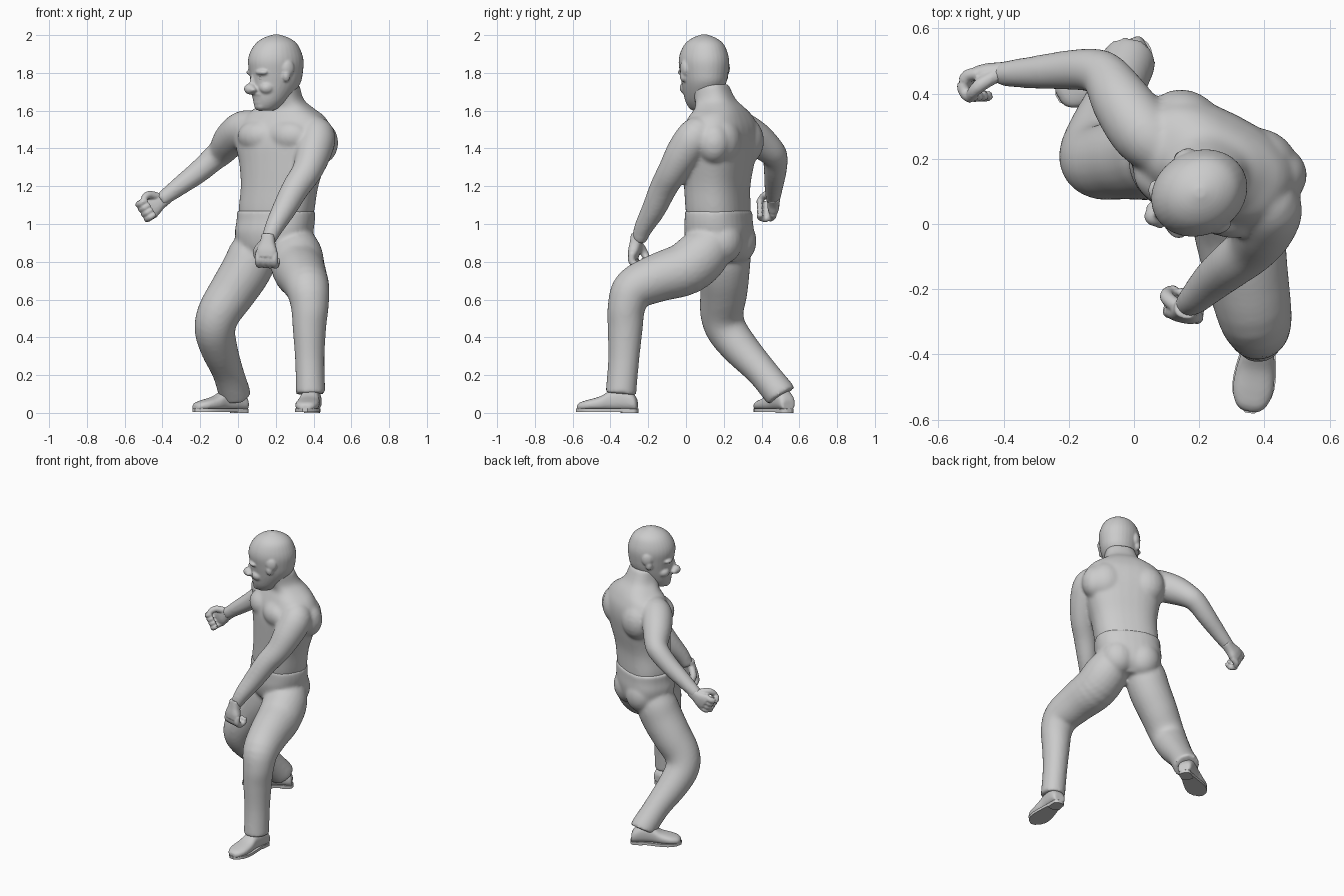
import bpy, bmesh, math
from mathutils import Vector as V, Matrix

if "Cube" in bpy.data.objects:
    bpy.data.objects.remove(bpy.data.objects["Cube"])

UP = V((0, 0, 1))


def catmull(rows, sub):
    """Smoothly interpolate rows of (x, y, z, a, b)."""
    out, n = [], len(rows)
    for i in range(n - 1):
        p0, p1, p2, p3 = (rows[min(max(i + k, 0), n - 1)] for k in (-1, 0, 1, 2))
        for s in range(sub):
            t = s / sub
            out.append([0.5 * (2 * q1 + (q2 - q0) * t + (2 * q0 - 5 * q1 + 4 * q2 - q3) * t * t
                               + (3 * q1 - q0 - 3 * q2 + q3) * t ** 3)
                        for q0, q1, q2, q3 in zip(p0, p1, p2, p3)])
    return out + [list(rows[-1])]


def loft(bm, rows, frame=None, n=2.0, sides=24, sub=4):
    """Skin elliptical rings along a path; frame fixes the ring axes."""
    rows = catmull([r if len(r) == 5 else (*r, r[3]) for r in rows], sub)
    rings = []
    for i, r in enumerate(rows):
        c = V(r[:3])
        if frame:
            u, v = frame
        else:
            t = (V(rows[min(i + 1, len(rows) - 1)][:3]) - V(rows[max(i - 1, 0)][:3])).normalized()
            u = t.cross(V((0.31, 0.83, 0.2))).normalized()
            v = t.cross(u)
        ring = []
        for k in range(sides):
            a = 2 * math.pi * k / sides
            x, y = math.cos(a), math.sin(a)
            x = math.copysign(abs(x) ** (2 / n), x)
            y = math.copysign(abs(y) ** (2 / n), y)
            ring.append(bm.verts.new(c + u * x * r[3] + v * y * r[4]))
        rings.append(ring)
    for p, q in zip(rings, rings[1:]):
        for k in range(sides):
            bm.faces.new((p[k], p[(k + 1) % sides], q[(k + 1) % sides], q[k]))
    bm.faces.new(rings[0][::-1])
    bm.faces.new(rings[-1])


def ball(bm, loc, size, axes):
    """Ellipsoid with its axes along the given vectors."""
    m = Matrix([axes[0], axes[1], axes[2]]).transposed().to_4x4()
    bmesh.ops.create_uvsphere(bm, u_segments=20, v_segments=12, radius=1,
                              matrix=Matrix.Translation(loc) @ m @ Matrix.Diagonal((*size, 1)))


def finish(name, bm, voxel=0, smooth=3):
    bmesh.ops.recalc_face_normals(bm, faces=bm.faces)
    me = bpy.data.meshes.new(name)
    bm.to_mesh(me)
    bm.free()
    ob = bpy.data.objects.new(name, me)
    bpy.context.collection.objects.link(ob)
    if voxel:
        m = ob.modifiers.new("blend", 'REMESH')
        m.mode, m.voxel_size, m.use_smooth_shade = 'VOXEL', voxel, True
        s = ob.modifiers.new("soften", 'SMOOTH')
        s.factor, s.iterations = 0.5, smooth
    else:
        bpy.context.view_layer.objects.active = ob
        ob.select_set(True)
        bpy.ops.object.shade_smooth_by_angle(angle=math.radians(40))
        ob.select_set(False)
    return ob


# Chest axes: left and front, turned towards -x
CL, CF = V((0.89, -0.456, 0)), V((-0.456, -0.89, 0))
CHEST = (CL, CF, UP)


def chest(l, f, z):
    return V((0.235, 0.175, z)) + CL * l + CF * f


# Torso with neck, pectorals, shoulder blades and bare arms
bm = bmesh.new()
loft(bm, [(.2, .175, 1.0, .19, .145), (.205, .17, 1.08, .203, .15), (.22, .165, 1.2, .208, .152),
          (.235, .17, 1.32, .232, .164), (.24, .178, 1.43, .262, .172), (.245, .183, 1.51, .255, .162),
          (.245, .185, 1.57, .22, .138), (.245, .18, 1.615, .155, .115), (.235, .155, 1.66, .11, .102),
          (.225, .125, 1.74, .095, .095)], (CL, CF), n=2.5, sides=32)
for s in (-1, 1):
    ball(bm, chest(.09 * s, .1, 1.465), (.12, .08, .085), CHEST)
    ball(bm, chest(.13 * s, -.08, 1.44), (.12, .105, .13), CHEST)
ball(bm, chest(.2, -.07, 1.43), (.085, .09, .11), CHEST)
loft(bm, [(.37, .1, 1.5, .08), (.415, .055, 1.465, .1), (.40, -.01, 1.38, .095), (.365, -.07, 1.28, .08),
          (.305, -.12, 1.19, .073), (.245, -.17, 1.08, .064), (.19, -.225, .98, .05),
          (.16, -.25, .91, .038)])
loft(bm, [(.1, .23, 1.51, .09), (.03, .28, 1.5, .1), (-.035, .37, 1.45, .093), (-.085, .45, 1.385, .075),
          (-.13, .472, 1.345, .067), (-.21, .472, 1.275, .06), (-.31, .465, 1.2, .05),
          (-.41, .46, 1.125, .038)])
finish("torso_and_arms", bm, .011, 8)

# Trousers: pelvis, buttocks, bent legs
bm = bmesh.new()
loft(bm, [(.18, .18, .8, .09, .09), (.185, .178, .86, .175, .145), (.19, .175, .95, .207, .165),
          (.2, .173, 1.02, .21, .16), (.2, .173, 1.072, .21, .157)], (CL, CF), n=2.4, sides=32)
for s in (-1, 1):
    ball(bm, chest(.08 * s - .035, -.05, .91), (.11, .1, .12), CHEST)
loft(bm, [(.295, .17, .94, .1), (.305, .1, .85, .138), (.32, 0, .765, .142), (.345, -.15, .715, .128),
          (.37, -.275, .655, .115), (.38, -.315, .56, .1, .1), (.378, -.322, .45, .088, .094),
          (.38, -.33, .28, .077, .083), (.385, -.345, .1, .077, .082)])
loft(bm, [(.11, .2, .95, .1), (.085, .21, .85, .13), (.04, .205, .75, .132), (-.03, .2, .64, .125),
          (-.1, .19, .53, .115), (-.122, .215, .44, .108), (-.1, .29, .34, .098),
          (-.055, .4, .22, .083), (-.02, .49, .11, .084), (-.015, .505, .09, .082)])
finish("trousers", bm, .011, 7)

# Head, looking further to the side than the chest
HF, HL = V((-.89, -.456, 0)), V((.456, -.89, 0))
HEAD = (HF, HL, UP)


def head(f, l, z):
    return V((.2, .095, z)) + HF * f + HL * l


bm = bmesh.new()
loft(bm, [(*head(f, 0, z), a, b) for z, f, a, b in
          ((1.6, .055, .035, .035), (1.615, .05, .062, .055), (1.65, .035, .09, .08), (1.7, .015, .118, .1),
           (1.75, 0, .137, .114), (1.8, -.002, .146, .123), (1.86, 0, .152, .129), (1.91, 0, .14, .12),
           (1.955, -.003, .112, .098), (1.985, -.003, .07, .06), (2.003, -.003, .015, .015))],
     (HF, HL), sides=32)
ball(bm, head(.15, 0, 1.715), (.036, .033, .03), HEAD)          # nose tip
ball(bm, head(.13, 0, 1.75), (.024, .017, .045), HEAD)          # nose bridge
ball(bm, head(.09, 0, 1.628), (.032, .045, .03), HEAD)          # chin
ball(bm, head(.108, 0, 1.688), (.026, .055, .014), HEAD)        # upper lip
ball(bm, head(.1, 0, 1.643), (.026, .045, .011), HEAD)          # lower lip
for s in (-1, 1):
    ball(bm, head(.108, .05 * s, 1.803), (.034, .05, .018), HEAD)  # brow
    ball(bm, head(.082, .058 * s, 1.72), (.042, .04, .035), HEAD)  # cheek
    ball(bm, head(.148, .03 * s, 1.71), (.018, .014, .014), HEAD)  # nostril
    # ear rim and lobe
    for f, z, a, h in ((-.012, 1.825, .034, .042), (.0, 1.785, .022, .032)):
        ball(bm, head(f, .124 * s, z), (a, .018, h), HEAD)
finish("head", bm, .0065, 4)

# Eyes and teeth
for s, side in ((-1, "right"), (1, "left")):
    bm = bmesh.new()
    ball(bm, head(.108, .045 * s, 1.773), (.02, .022, .016), HEAD)
    finish(side + "_eye", bm)
bm = bmesh.new()
for i in range(-3, 4):
    ball(bm, head(.115 - .0012 * i * i, .011 * i, 1.668), (.012, .006, .012), HEAD)
finish("teeth", bm)


def fist(name, wrist, d, across, curl):
    """Half-closed hand: palm, four curled fingers and a thumb."""
    w, d = V(wrist), V(d).normalized()
    ac, n = V(across), V(curl)
    ac = (ac - d * ac.dot(d)).normalized()
    n = (n - d * n.dot(d) - ac * n.dot(ac)).normalized()

    def at(a, b, c):
        return tuple(w + d * a + ac * b + n * c)
    bm = bmesh.new()
    loft(bm, [(*at(-.03, 0, 0), .034, .034), (*at(.02, 0, 0), .042, .032), (*at(.06, 0, 0), .056, .031),
              (*at(.095, 0, 0), .052, .024)], (ac, n), n=2.5)
    for i in range(4):
        o = -.044 + .029 * i
        loft(bm, [(*at(a, o, c), r) for a, c, r in
                  ((.07, 0, .019), (.11, .005, .02), (.128, .038, .019), (.11, .068, .018),
                   (.08, .066, .014))], sides=10)
    loft(bm, [(*at(.02, .03, .01), .022), (*at(.055, .06, .035), .022), (*at(.085, .058, .058), .019),
              (*at(.11, .04, .078), .013)], sides=10)
    finish(name, bm, .006, 2)


fist("left_hand", (.158, -.262, .915), (-.08, -.18, -.95), (-1, .2, 0), (0, 1, 0))
fist("right_hand", (-.395, .465, 1.13), (-.85, -.05, -.5), (-.3, 0, 1), (0, -1, 0))


def shoe(name, heel, toe):
    """Leather upper, thin sole and heel block along heel-toe."""
    h, t = V((*heel, 0)), V((*toe, 0))
    d = (t - h).normalized()
    s = UP.cross(d)
    L = (t - h).length
    bm = bmesh.new()
    loft(bm, [(*(h + d * L * k + UP * (.012 + z / 2)), a, z / 2) for k, a, z in
              ((.01, .034, .055), (.06, .046, .085), (.22, .05, .12), (.42, .05, .112), (.6, .06, .077),
               (.8, .062, .058), (.93, .046, .045), (.985, .024, .03))], (s, UP), n=2.5)
    finish(name + "_upper", bm, .007)
    for part, z0, z1, k0, k1 in (("sole", .006, .024, -.01, 1), ("heel", 0, .02, -.01, .28)):
        bm = bmesh.new()
        pts = []
        for side in (1, -1):
            for j in range(13):
                k = j / 12 if side > 0 else 1 - j / 12
                x = k0 + (k1 - k0) * k
                half = (.052 + .014 * math.sin(x * math.pi * 1.5 - 1.9)) * (1 - abs(2 * k - 1) ** 6 * .75)
                pts.append(h + d * L * x + s * half * side)
        f = bm.faces.new([bm.verts.new(p + UP * z0) for p in pts])
        ext = bmesh.ops.extrude_face_region(bm, geom=[f])
        bmesh.ops.translate(bm, vec=UP * (z1 - z0),
                            verts=[e for e in ext["geom"] if isinstance(e, bmesh.types.BMVert)])
        finish(name + "_" + part, bm)


shoe("left_shoe", (.4, -.255), (.355, -.58))
shoe("right_shoe", (.045, .545), (-.235, .385))
